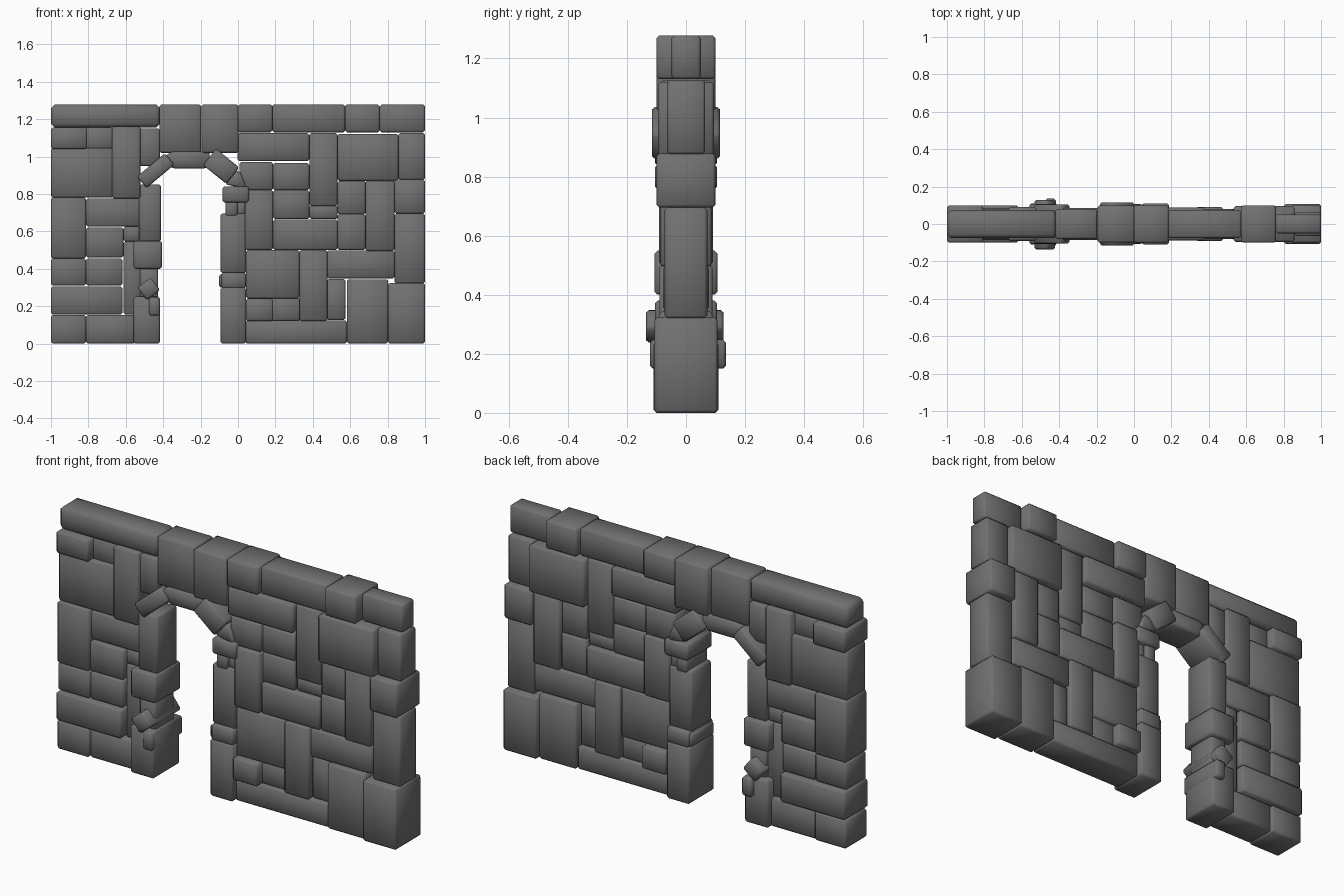
import bpy, bmesh, math
from mathutils import Matrix, Vector

DROP = 0.007   # grid readings sit slightly above the ground
GROW = 0.003   # tightens the joints between stones

slate = bpy.data.materials.new("dark_stone")
slate.diffuse_color = (0.165, 0.165, 0.165, 1)


def stone(bm, pts, y0, y1, bevel=0.010):
    """One chamfered stone: an x-z outline extruded from y0 to y1."""
    part = bmesh.new()
    front = [part.verts.new((x, y0, z - DROP)) for x, z in pts]
    back = [part.verts.new((x, y1, z - DROP)) for x, z in pts]
    part.faces.new(front)
    part.faces.new(back[::-1])
    n = len(pts)
    for i in range(n):
        j = (i + 1) % n
        part.faces.new((front[j], front[i], back[i], back[j]))
    bmesh.ops.recalc_face_normals(part, faces=part.faces)
    bmesh.ops.bevel(part, geom=part.edges[:], offset=bevel, segments=1,
                    affect='EDGES', clamp_overlap=True)
    tmp = bpy.data.meshes.new("tmp")
    part.to_mesh(tmp)
    bm.from_mesh(tmp)
    bpy.data.meshes.remove(tmp)
    part.free()


def finish(name, bm):
    for f in bm.faces:
        f.smooth = True
    me = bpy.data.meshes.new(name)
    bm.to_mesh(me)
    bm.free()
    me.materials.append(slate)
    bpy.context.collection.objects.link(bpy.data.objects.new(name, me))


def rect(x0, x1, z0, z1):
    x0, x1 = max(-1, x0 - GROW), min(1, x1 + GROW)
    z0, z1 = max(DROP, z0 - GROW), min(1.285, z1 + GROW)
    return [(x0, z0), (x1, z0), (x1, z1), (x0, z1)]


def turned(cx, cz, w, h, deg):
    c, s = math.cos(math.radians(deg)), math.sin(math.radians(deg))
    return [(cx + u * c - v * s, cz + u * s + v * c)
            for u, v in ((-w/2, -h/2), (w/2, -h/2), (w/2, h/2), (-w/2, h/2))]


def course(name, rows):
    """Rows of (x0, x1, z0, z1, half depth)."""
    bm = bmesh.new()
    for x0, x1, z0, z1, d in rows:
        stone(bm, rect(x0, x1, z0, z1), -d, d)
    finish(name, bm)


# Top course, starting with a long heavily chamfered stone
bm = bmesh.new()
stone(bm, rect(-1, -.42, 1.165, 1.285), -.075, .075, bevel=.02)
finish("top_long_stone", bm)
course("top_course", [
    (-.418, -.2, 1.03, 1.285, .08), (-.192, 0, 1.03, 1.285, .1),
    (.002, .182, 1.14, 1.285, .1), (.185, .57, 1.14, 1.285, .075),
    (.575, .755, 1.14, 1.285, .1), (.76, 1, 1.14, 1.285, .05)])

# Wall left of the doorway
course("left_wall", [
    (-1, -.81, 1.05, 1.16, .1), (-.83, -.67, 1.04, 1.16, .055),
    (-1, -.67, .79, 1.05, .078), (-.67, -.525, .785, 1.165, .09),
    (-.525, -.42, .96, 1.155, .075), (-1, -.815, .465, .785, .09),
    (-.81, -.525, .635, .78, .075), (-.81, -.615, .47, .625, .085),
    (-.61, -.525, .555, .63, .065), (-.61, -.52, .165, .55, .065),
    (-1, -.815, .32, .46, .085), (-.81, -.62, .32, .46, .08),
    (-1, -.62, .165, .31, .1), (-1, -.815, .007, .157, .09),
    (-.81, -.55, .007, .157, .08)])

# Wall right of the doorway, upper and lower halves
course("right_wall_upper", [
    (0, .378, .985, 1.13, .088), (.01, .185, .83, .975, .08),
    (.19, .378, .83, .97, .07), (.385, .53, .745, 1.13, .07),
    (.04, .185, .51, .825, .092), (.19, .378, .675, .825, .07),
    (.385, .53, .675, .745, .06), (.19, .53, .51, .668, .08),
    (.535, .855, .88, 1.125, .095), (.86, 1, .885, 1.13, .065),
    (.535, .68, .70, .875, .07), (.535, .68, .51, .697, .075),
    (.685, .835, .505, .877, .088), (.84, 1, .705, .882, .1)])
course("right_wall_lower", [
    (.84, 1, .33, .70, .072), (.045, .325, .25, .505, .08),
    (.332, .475, .13, .505, .09), (.478, .835, .358, .502, .078),
    (.478, .572, .135, .35, .065), (.045, .185, .13, .245, .11),
    (.15, .33, .13, .25, .065), (.04, .58, .007, .128, .08),
    (.585, .80, .007, .348, .09), (.805, 1, .007, .328, .107)])

# Left door jamb, with the crooked stone and small ledge
bm = bmesh.new()
for x0, x1, z0, z1, d in [(-.525, -.415, .555, .855, .085), (-.555, -.41, .41, .553, .107),
                          (-.52, -.43, .24, .415, .082), (-.555, -.42, .007, .255, .11)]:
    stone(bm, rect(x0, x1, z0, z1), -d, d)
stone(bm, turned(-.477, .3, .09, .085, 38), -.135, .127)
stone(bm, rect(-.473, -.42, .16, .252), -.122, .135)
finish("left_jamb", bm)

# Right door jamb
course("right_jamb", [
    (-.08, .055, .765, .845, .105), (-.065, -.005, .69, .77, .09),
    (-.008, .038, .69, .77, .075), (-.09, .04, .385, .70, .085),
    (-.098, -.03, .31, .375, .095), (-.085, .04, .305, .385, .105),
    (-.09, .04, .007, .305, .107)])

# Arch stones
bm = bmesh.new()
stone(bm, turned(-.44, .932, .195, .08, 40), -.105, .105)
stone(bm, [(-.385, .965), (-.345, .943), (-.175, .943), (-.145, .965),
           (-.155, 1.035), (-.35, 1.035), (-.39, 1.01)], -.085, .085)
stone(bm, turned(-.09, .955, .16, .112, -39), -.115, .115)
stone(bm, [(-.07, .86), (.03, .835), (.042, .85), (.01, .93), (-.04, .925)], -.095, .095)
finish("arch", bm)
